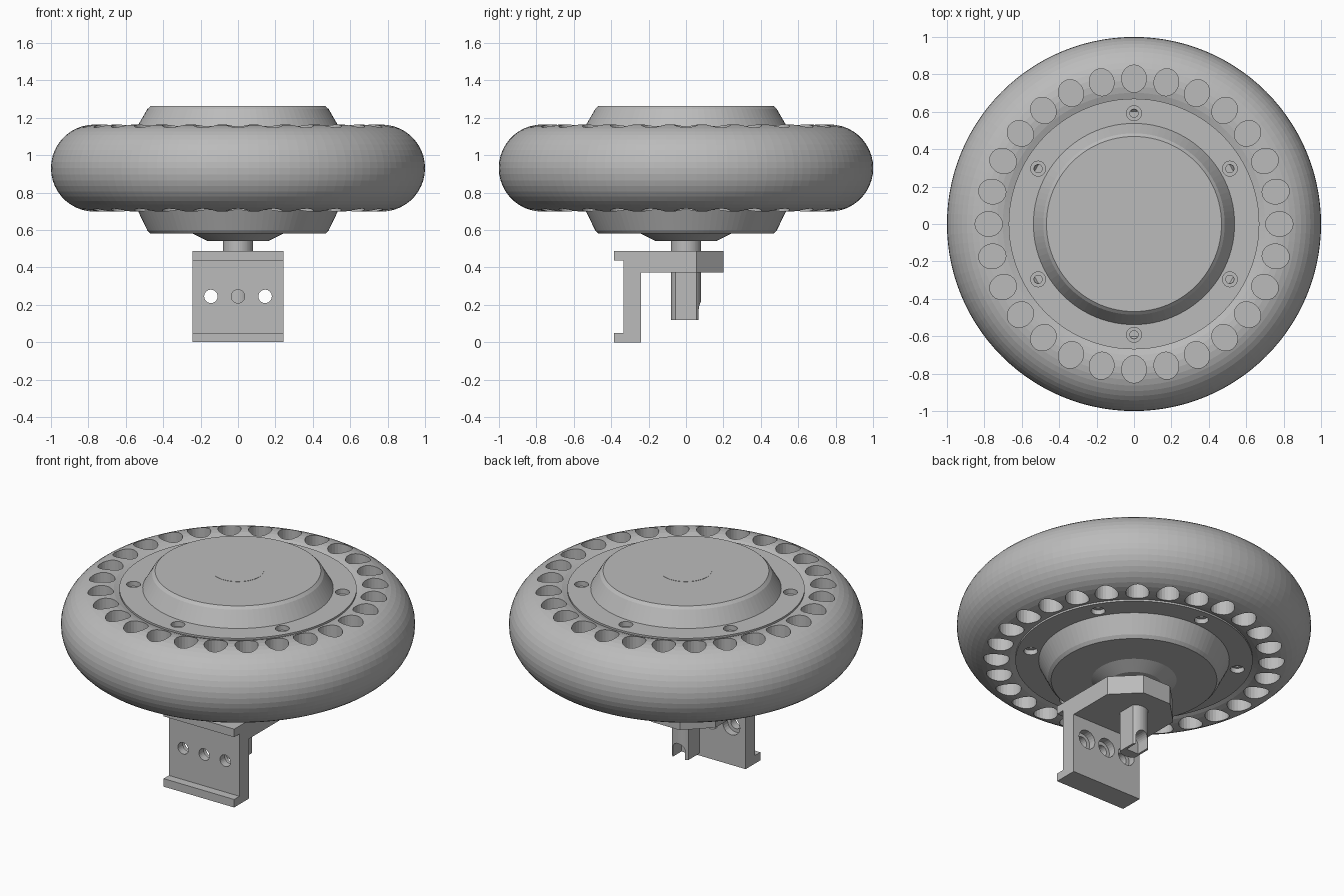
import bpy, bmesh, math
from mathutils import Matrix, Vector

if "Cube" in bpy.data.objects:
    bpy.data.objects.remove(bpy.data.objects["Cube"])

grey = bpy.data.materials.new("plain_grey")
grey.diffuse_color = (0.5, 0.5, 0.5, 1)
grey.use_nodes = True
grey.node_tree.nodes["Principled BSDF"].inputs["Base Color"].default_value = grey.diffuse_color


def finish(bm, name):
    bmesh.ops.remove_doubles(bm, verts=bm.verts, dist=1e-6)
    bmesh.ops.recalc_face_normals(bm, faces=bm.faces)
    me = bpy.data.meshes.new(name)
    bm.to_mesh(me)
    bm.free()
    me.materials.append(grey)
    ob = bpy.data.objects.new(name, me)
    bpy.context.collection.objects.link(ob)
    return ob


def lathe(name, pts, seg=96, closed=False):
    """Spin an (r, z) profile round the z axis."""
    bm = bmesh.new()
    vs = [bm.verts.new((r, 0, z)) for r, z in pts]
    pairs = list(zip(vs, vs[1:])) + ([(vs[-1], vs[0])] if closed else [])
    es = [bm.edges.new(p) for p in pairs]
    bmesh.ops.spin(bm, geom=vs + es, cent=(0, 0, 0), axis=(0, 0, 1),
                   angle=2 * math.pi, steps=seg, use_duplicate=False)
    bmesh.ops.remove_doubles(bm, verts=bm.verts, dist=1e-5)
    return finish(bm, name)


def add_prism(bm, pts, axis, a, b):
    """Extrude 2D points along axis x (y,z), y (x,z) or z (x,y) from a to b."""
    def place(p, t):
        return {'x': (t, p[0], p[1]), 'y': (p[0], t, p[1]), 'z': (p[0], p[1], t)}[axis]
    lo = [bm.verts.new(place(p, a)) for p in pts]
    hi = [bm.verts.new(place(p, b)) for p in pts]
    n = len(pts)
    bm.faces.new(lo)
    bm.faces.new(hi)
    for i in range(n):
        bm.faces.new((lo[i], lo[(i + 1) % n], hi[(i + 1) % n], hi[i]))


def ellipse(cx, cy, ra, rb, turn=0, n=24):
    out = []
    for i in range(n):
        t = 2 * math.pi * i / n
        u, v = ra * math.cos(t), rb * math.sin(t)
        out.append((cx + u * math.cos(turn) - v * math.sin(turn),
                    cy + u * math.sin(turn) + v * math.cos(turn)))
    return out


def boolean(ob, bm, op='DIFFERENCE'):
    tool = finish(bm, "helper")
    tool.hide_render = True
    m = ob.modifiers.new("cut", 'BOOLEAN')
    m.operation, m.object, m.solver = op, tool, 'EXACT'
    bpy.context.view_layer.objects.active = ob
    bpy.ops.object.modifier_apply(modifier=m.name)
    bpy.data.objects.remove(tool)


MID = 0.931  # wheel centre height

# Tyre: round section ring with 28 blind pockets on each side
R = 0.233
tyre = lathe("tyre", [(1 - R + R * math.cos(2 * math.pi * i / 44),
                       MID + R * math.sin(2 * math.pi * i / 44)) for i in range(44)],
             112, closed=True)
bm = bmesh.new()
for i in range(28):
    t = 2 * math.pi * i / 28
    shape = ellipse(0.777 * math.cos(t), 0.777 * math.sin(t), 0.073, 0.066, t)
    for s in (1, -1):
        add_prism(bm, shape, 'z', MID + s * 0.03, MID + s * 0.3)
boolean(tyre, bm)

# Hub: flanged drum with sloped covers and a small neck below
hub = lathe("hub", [(0, 0.54), (0.16, 0.54), (0.24, 0.58), (0.468, 0.58), (0.485, 0.598),
                    (0.538, 0.708), (0.67, 0.708), (0.67, 1.154), (0.538, 1.154),
                    (0.485, 1.246), (0.468, 1.262), (0, 1.262)])
# stepped bolt holes in both flange faces
for r, depth in ((0.04, 0.03), (0.022, 0.06)):
    bm = bmesh.new()
    for i in range(6):
        t = math.radians(30 + 60 * i)
        shape = ellipse(0.592 * math.cos(t), 0.592 * math.sin(t), r, r)
        add_prism(bm, shape, 'z', 1.154 - depth, 1.2)
        add_prism(bm, shape, 'z', 0.708 + depth, 0.66)
    boolean(hub, bm)

# Cap disc on the hub top
bm = bmesh.new()
add_prism(bm, ellipse(0, 0, 0.146, 0.146, n=48), 'z', 1.25, 1.2635)
finish(bm, "hub_cap")

# Axle: round above, two flats below, notch at the lower back
bm = bmesh.new()
add_prism(bm, ellipse(0, 0, 0.08, 0.08, n=48), 'z', 0.12, 0.56)
axle = finish(bm, "axle")
bm = bmesh.new()
for s in (1, -1):
    add_prism(bm, [(s * 0.056, -0.2), (s * 0.2, -0.2), (s * 0.2, 0.2), (s * 0.056, 0.2)],
              'z', 0.05, 0.48)
boolean(axle, bm)
bm = bmesh.new()
arch = [(0.042 * math.cos(math.pi * i / 12), 0.175 + 0.042 * math.sin(math.pi * i / 12))
        for i in range(13)]
add_prism(bm, arch + [(-0.042, 0.05), (0.042, 0.05)], 'y', -0.015, 0.2)
boolean(axle, bm)

# Bracket: upright plate with front lips and a top shelf
bm = bmesh.new()
add_prism(bm, [(-0.385, 0), (-0.24, 0), (-0.24, 0.372), (0.2, 0.372), (0.2, 0.488),
               (-0.385, 0.488), (-0.385, 0.438), (-0.333, 0.438), (-0.333, 0.05),
               (-0.385, 0.05)], 'x', -0.243, 0.243)
bracket = finish(bm, "bracket")
# clipped rear corners of the shelf
bm = bmesh.new()
for s in (1, -1):
    add_prism(bm, [(s * 0.243, 0.055), (s * 0.098, 0.2), (s * 0.098, 0.3),
                   (s * 0.4, 0.3), (s * 0.4, 0.055)], 'z', 0.3, 0.6)
boolean(bracket, bm)
# bolt holes, wider at the back
for r, y in ((0.036, -0.5), (0.058, -0.285)):
    bm = bmesh.new()
    for x in (-0.145, 0, 0.145):
        add_prism(bm, ellipse(x, 0.245, r, r), 'y', y, -0.2)
    boolean(bracket, bm)
